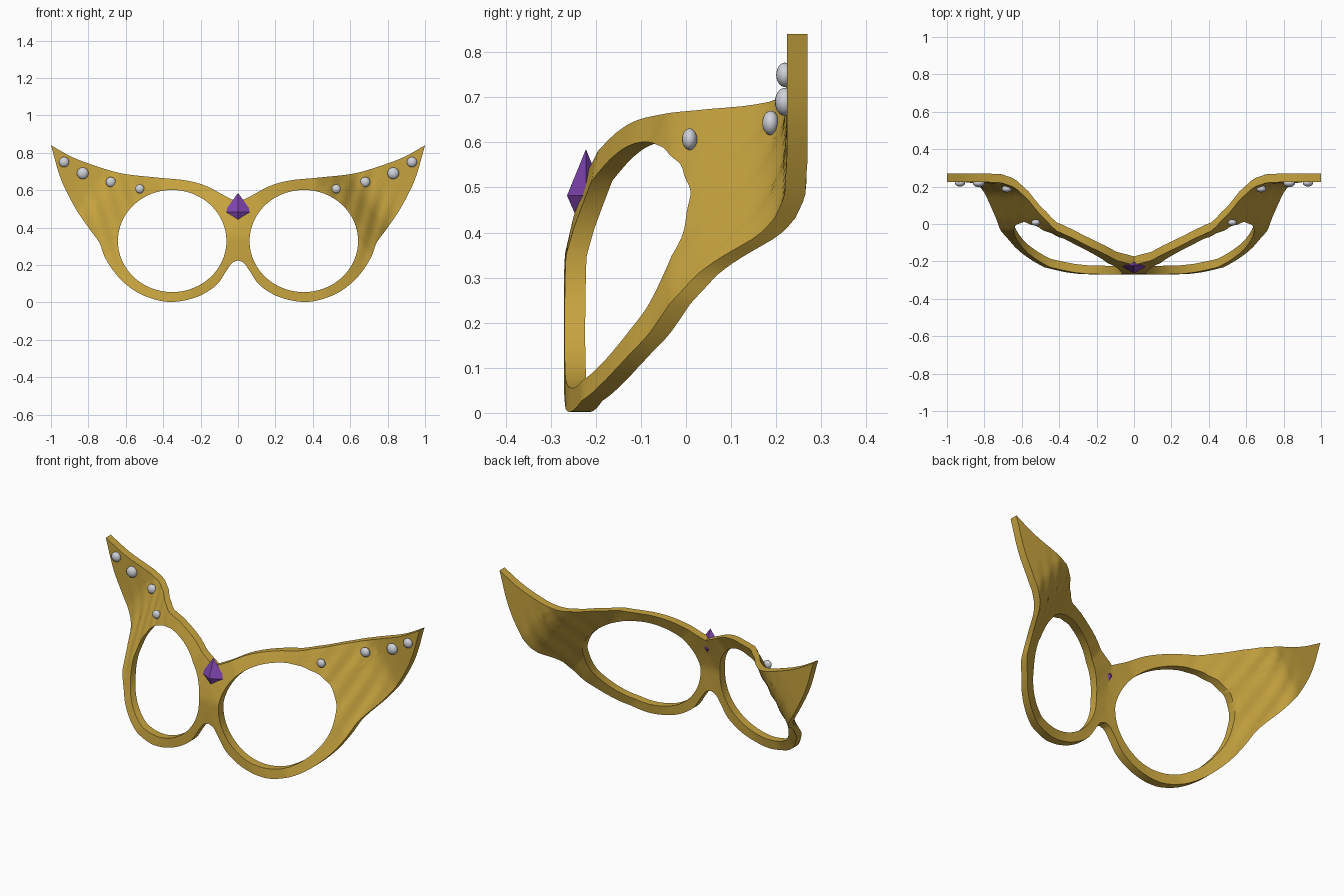
import bpy, bmesh, math
from mathutils import Vector

cube = bpy.data.objects.get("Cube")
if cube:
    bpy.data.objects.remove(cube, do_unlink=True)


def material(name, rgb, rough):
    m = bpy.data.materials.new(name)
    m.use_nodes = True
    m.diffuse_color = (*rgb, 1)
    bsdf = m.node_tree.nodes["Principled BSDF"]
    bsdf.inputs["Base Color"].default_value = (*rgb, 1)
    bsdf.inputs["Roughness"].default_value = rough
    return m


GOLD = material("gold", (0.57, 0.37, 0.05), 0.5)
PURPLE = material("purple gem", (0.22, 0.06, 0.44), 0.4)
PEARL = material("pearl", (0.62, 0.64, 0.69), 0.4)


def add_object(name, bm, mat, smooth):
    bmesh.ops.recalc_face_normals(bm, faces=bm.faces)
    mesh = bpy.data.meshes.new(name)
    bm.to_mesh(mesh)
    bm.free()
    mesh.materials.append(mat)
    obj = bpy.data.objects.new(name, mesh)
    bpy.context.collection.objects.link(obj)
    if smooth:
        bpy.ops.object.select_all(action='DESELECT')
        obj.select_set(True)
        bpy.context.view_layer.objects.active = obj
        bpy.ops.object.shade_smooth_by_angle(angle=math.radians(40))
    return obj


def spline(points, n):
    """Smooth curve through the points, without its last point."""
    p = [Vector(q) for q in points]
    p = [2 * p[0] - p[1]] + p + [2 * p[-1] - p[-2]]
    out = []
    for a, b, c, d in zip(p, p[1:], p[2:], p[3:]):
        for i in range(n):
            t = i / n
            out.append(0.5 * (2 * b + (c - a) * t + (2 * a - 5 * b + 4 * c - d) * t * t
                              + (3 * b - a - 3 * c + d) * t ** 3))
    return out


# Outline of one half, as (x, z): lower rim to wing tip, then the brow line
lower_edge = [(0, .225), (.032, .21), (.064, .166), (.118, .09), (.225, .027), (.36, .002),
              (.48, .027), (.572, .075), (.652, .15), (.711, .24), (.742, .32), (.80, .40),
              (.872, .508), (.947, .66), (1, .84)]
brow_edge = [(1, .84), (.893, .78), (.786, .738), (.625, .69), (.44, .668),
             (.28, .652), (.17, .622), (.075, .572), (0, .535)]
bridge_line = [(0, .535), (0, .38), (0, .225)]

# Sweep of the face: depth along the diagonal from the bridge to the wings
SWEEP = [(.2, -.248), (.3, -.244), (.36, -.236), (.5, -.208), (.6, -.165), (.67, -.132),
         (.73, -.1), (.79, -.062), (.84, -.035), (.885, -.01), (.95, .05), (1.07, .18),
         (1.12, .215), (1.19, .242), (1.3, .247)]
THICK = 0.046


def depth(x, z):
    s = x + 0.7 * z
    y = SWEEP[-1][1] if s > SWEEP[0][0] else SWEEP[0][1]
    for (s0, y0), (s1, y1) in zip(SWEEP, SWEEP[1:]):
        if s0 <= s <= s1:
            y = y0 + (y1 - y0) * (s - s0) / (s1 - s0)
    # brow leans back above the bridge
    y += 0.2 * max(0, z - .35) * max(0, 1 - x / .4)
    # hammered ripple on the wings
    wing = min(1, max(0, (s - .75) * 4)) * min(1, max(0, (1.3 - s) * 4))
    return y + 0.004 * wing * math.sin(75 * x - 22 * z)


# Mask frame: strips from each round eye hole out to the outline
outline = spline(lower_edge, 6) + spline(brow_edge, 6) + spline(bridge_line, 6)
CENTRE, RX, RZ = Vector((.352, .328)), .29, .273
STEPS = 20
bm = bmesh.new()
for side in (-1, 1):
    rings = []
    for p in outline:
        d = p - CENTRE
        a = math.atan2(d.y / RZ, d.x / RX)
        hole = CENTRE + Vector((RX * math.cos(a), RZ * math.sin(a)))
        row = []
        for k in range(STEPS + 1):
            q = hole.lerp(p, k / STEPS)
            row.append(bm.verts.new((side * q.x, depth(q.x, q.y) - THICK / 2, q.y)))
        rings.append(row)
    for r0, r1 in zip(rings, rings[1:] + rings[:1]):
        for k in range(STEPS):
            bm.faces.new((r0[k], r0[k + 1], r1[k + 1], r1[k]))
bmesh.ops.remove_doubles(bm, verts=bm.verts, dist=0.0004)
bmesh.ops.recalc_face_normals(bm, faces=bm.faces)
back = bmesh.ops.extrude_face_region(bm, geom=bm.faces[:], use_keep_orig=True)
bmesh.ops.translate(bm, vec=(0, THICK, 0),
                    verts=[g for g in back["geom"] if isinstance(g, bmesh.types.BMVert)])
add_object("mask_frame", bm, GOLD, True)

# Faceted gem over the bridge
bm = bmesh.new()
top = bm.verts.new((0, -.222, .585))
bottom = bm.verts.new((0, -.23, .405))
girdle = [bm.verts.new(v) for v in ((-.075, -.222, .482), (0, -.264, .482),
                                    (.075, -.222, .482), (0, -.18, .482))]
for a, b in zip(girdle, girdle[1:] + girdle[:1]):
    bm.faces.new((a, b, top))
    bm.faces.new((b, a, bottom))
add_object("bridge_gem", bm, PURPLE, False)

# Pearls along each brow: x, z, depth, radius
pearls = [(.93, .75, .219, .027), (.83, .69, .219, .031),
          (.68, .643, .188, .027), (.525, .607, .008, .024)]
for side, label in ((1, "left"), (-1, "right")):
    for i, (x, z, y, r) in enumerate(pearls):
        bm = bmesh.new()
        bmesh.ops.create_uvsphere(bm, u_segments=20, v_segments=12, radius=r)
        bmesh.ops.scale(bm, vec=(1, .7, 1), verts=bm.verts)
        bmesh.ops.translate(bm, vec=(side * x, y, z), verts=bm.verts)
        add_object(f"{label}_pearl_{i + 1}", bm, PEARL, True)
